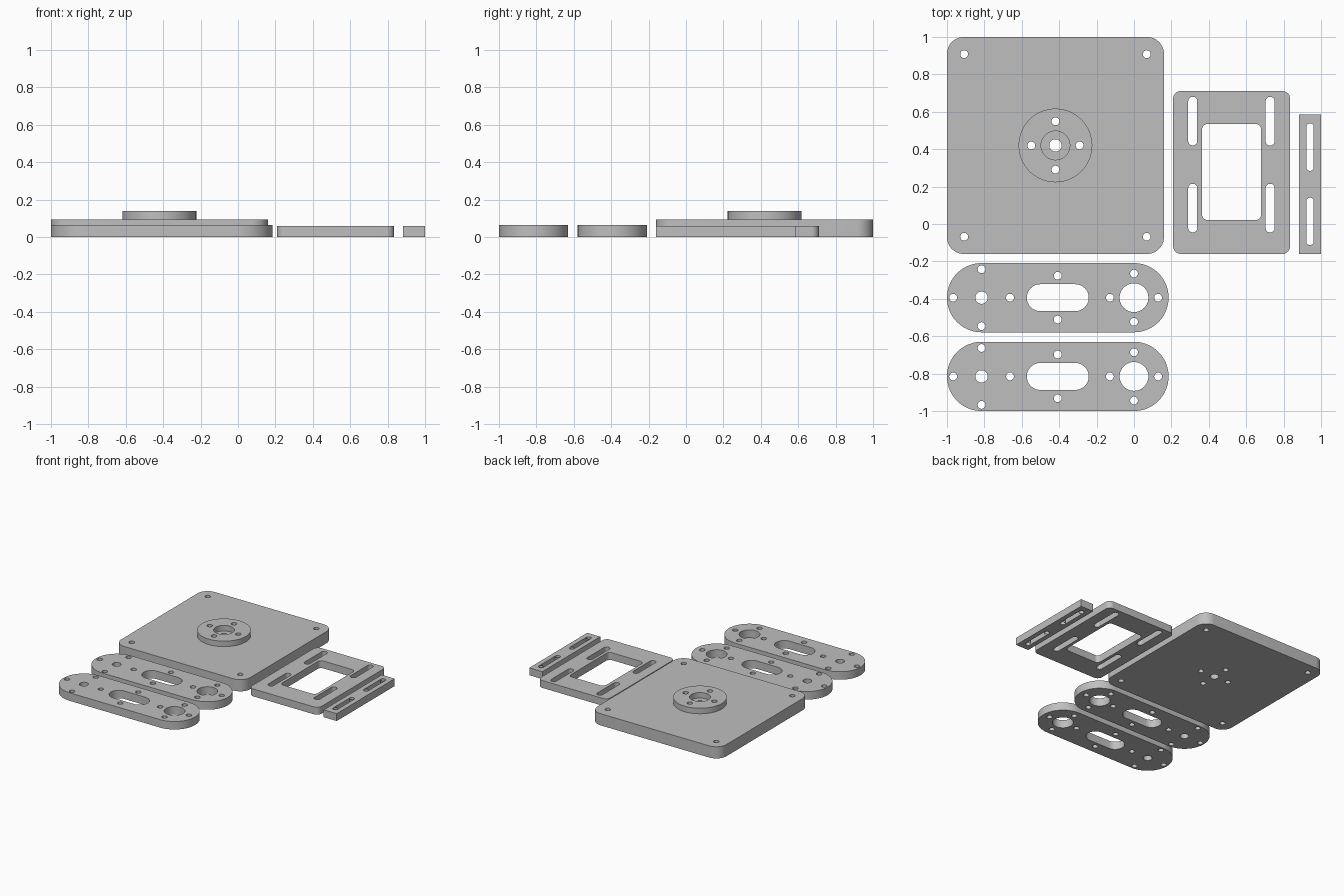
import bpy
import bmesh
from math import pi, sin, cos, radians

cube = bpy.data.objects.get("Cube")
if cube:
    bpy.data.objects.remove(cube, do_unlink=True)

GREY = (0.52, 0.52, 0.52, 1.0)
grey = bpy.data.materials.new("plain grey")
grey.use_nodes = True
grey.diffuse_color = GREY
grey.node_tree.nodes["Principled BSDF"].inputs["Base Color"].default_value = GREY


def circle(x, y, r, n=40):
    return [(x + r * cos(2 * pi * i / n), y + r * sin(2 * pi * i / n)) for i in range(n)]


def rounded(x0, x1, y0, y1, r, n=12):
    """Rectangle outline with round corners; a full radius gives a slot."""
    corners = [(x1 - r, y1 - r), (x0 + r, y1 - r), (x0 + r, y0 + r), (x1 - r, y0 + r)]
    points = []
    for q, (cx, cy) in enumerate(corners):
        for i in range(n + 1):
            a = (q + i / n) * pi / 2
            p = (cx + r * cos(a), cy + r * sin(a))
            if not points or abs(p[0] - points[-1][0]) + abs(p[1] - points[-1][1]) > 1e-4:
                points.append(p)
    if abs(points[0][0] - points[-1][0]) + abs(points[0][1] - points[-1][1]) < 1e-4:
        points.pop()
    return points


def cross(x, y, d, r):
    """Four bolt holes around a centre."""
    return [circle(x + dx, y + dy, r, 24) for dx, dy in ((d, 0), (-d, 0), (0, d), (0, -d))]


def finish(obj):
    bpy.ops.object.select_all(action="DESELECT")
    obj.select_set(True)
    bpy.context.view_layer.objects.active = obj
    if obj.type == "CURVE":
        bpy.ops.object.convert(target="MESH")
        obj = bpy.context.view_layer.objects.active
    bm = bmesh.new()
    bm.from_mesh(obj.data)
    bmesh.ops.remove_doubles(bm, verts=bm.verts, dist=1e-5)
    bmesh.ops.recalc_face_normals(bm, faces=bm.faces)
    bm.to_mesh(obj.data)
    bm.free()
    obj.data.materials.clear()
    obj.data.materials.append(grey)
    bpy.ops.object.shade_smooth_by_angle(angle=radians(30))


def plate(name, z0, z1, outline, holes, capped=True):
    """Extrude a flat outline with holes from z0 to z1."""
    curve = bpy.data.curves.new(name, "CURVE")
    curve.dimensions = "2D"
    curve.fill_mode = "BOTH" if capped else "NONE"
    curve.extrude = (z1 - z0) / 2
    for loop in [outline] + holes:
        spline = curve.splines.new("POLY")
        spline.points.add(len(loop) - 1)
        for point, (x, y) in zip(spline.points, loop):
            point.co = (x, y, 0, 1)
        spline.use_cyclic_u = True
    obj = bpy.data.objects.new(name, curve)
    obj.location.z = (z0 + z1) / 2
    bpy.context.collection.objects.link(obj)
    finish(obj)


# Square base plate with corner holes and a drilled centre
HX, HY = -0.42, 0.42
bolts = cross(HX, HY, 0.129, 0.021)
corner_holes = [circle(HX + sx * 0.488, HY + sy * 0.488, 0.021, 24)
                for sx in (-1, 1) for sy in (-1, 1)]
plate("base_plate", 0, 0.095, rounded(-1, 0.16, -0.16, 1, 0.09),
      corner_holes + bolts + [circle(HX, HY, 0.033)])

# Round hub on the base plate
plate("hub", 0.095, 0.14, circle(HX, HY, 0.197, 72),
      bolts + [circle(HX, HY, 0.077)])

# Two rounded arms
for name, y in (("back_arm", -0.394), ("front_arm", -0.815)):
    holes = [circle(-0.815, y, 0.033), circle(0, y, 0.077),
             rounded(-0.573, -0.242, y - 0.072, y + 0.072, 0.072),
             circle(-0.408, y + 0.117, 0.021, 24), circle(-0.408, y - 0.117, 0.021, 24)]
    holes += cross(-0.815, y, 0.152, 0.021) + cross(0, y, 0.129, 0.021)
    plate(name, 0, 0.065, rounded(-1, 0.185, y - 0.185, y + 0.185, 0.185, 20), holes)

# Slotted frame with a window
slots = [rounded(x - 0.024, x + 0.024, y, y + 0.26, 0.023)
         for x in (0.314, 0.728) for y in (-0.045, 0.42)]
plate("slotted_frame", 0, 0.06, rounded(0.209, 0.835, -0.16, 0.711, 0.042),
      slots + [rounded(0.364, 0.68, 0.021, 0.535, 0.03)])

# Narrow strip with two slots
SX = 0.941
strip_slots = [rounded(SX - 0.02, SX + 0.02, y, y + 0.254, 0.0199) for y in (-0.113, 0.284)]
plate("slotted_strip", 0, 0.06,
      [(0.883, -0.16), (1, -0.16), (1, 0.585), (0.883, 0.585)], strip_slots)

# Thin round sleeves at the slot ends
ends = [circle(SX, y, 0.0195, 24) for y in (-0.093, 0.121, 0.304, 0.518)]
plate("strip_sleeves", 0, 0.06, ends[0], ends[1:], capped=False)
